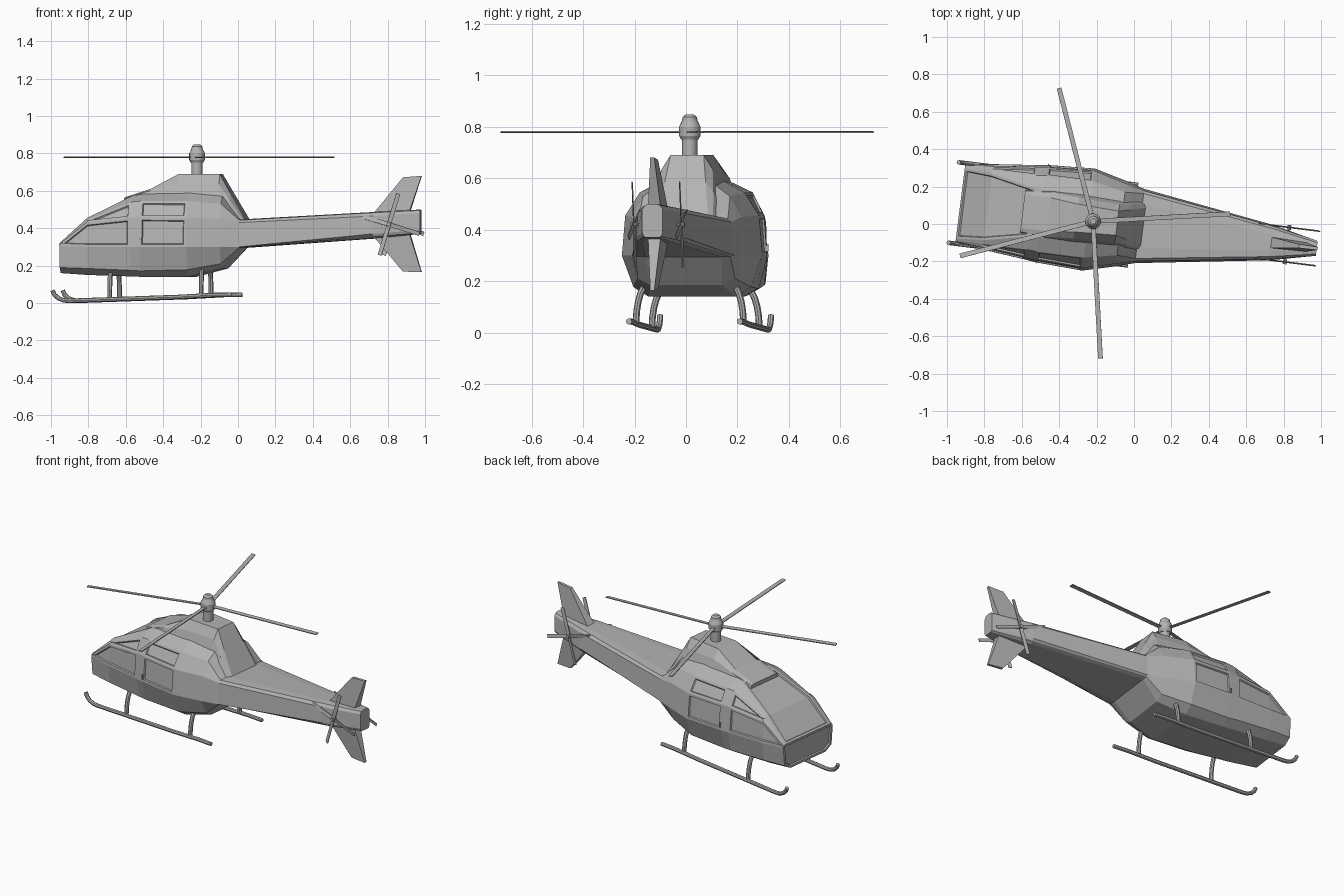
import bpy, bmesh
from math import radians, cos, sin
from mathutils import Matrix, Vector

if "Cube" in bpy.data.objects:
    bpy.data.objects.remove(bpy.data.objects["Cube"])

YAW = Matrix.Translation((0, -0.007, 0)) @ Matrix.Rotation(radians(-7.2), 4, 'Z')

grey = bpy.data.materials.new("plain grey")
grey.use_nodes = True
grey.diffuse_color = (0.45, 0.45, 0.45, 1)
grey.node_tree.nodes["Principled BSDF"].inputs["Base Color"].default_value = grey.diffuse_color


def add(name, bm, smooth=False):
    """Turn a bmesh into an object sitting in the yawed frame."""
    mesh = bpy.data.meshes.new(name)
    bm.to_mesh(mesh)
    bm.free()
    mesh.materials.append(grey)
    ob = bpy.data.objects.new(name, mesh)
    bpy.context.collection.objects.link(ob)
    ob.matrix_world = YAW
    if smooth:
        bpy.ops.object.select_all(action='DESELECT')
        ob.select_set(True)
        bpy.context.view_layer.objects.active = ob
        bpy.ops.object.shade_smooth_by_angle(angle=radians(40))
    return ob


def loft(name, rings, windows=()):
    """Loft half sections (u, then width/height pairs from belly to roof), mirrored."""
    bm = bmesh.new()
    rows = []
    for u, *rest in rings:
        pts = list(zip(rest[::2], rest[1::2]))
        pts = [(0, pts[0][1])] + pts + [(0, pts[-1][1])]
        rows.append([bm.verts.new((u, -v, z)) for v, z in pts])
    faces = {}
    for i, (a, b) in enumerate(zip(rows, rows[1:])):
        for j in range(len(a) - 1):
            faces[i, j] = bm.faces.new((a[j], b[j], b[j + 1], a[j + 1]))
    faces["nose"] = bm.faces.new(rows[0])
    bm.faces.new(rows[-1][::-1])
    bm.normal_update()
    # sunken panes: a frame ring, then the pane pushed inwards
    for group in windows:
        panes = [faces[k] for k in group]
        bmesh.ops.inset_region(bm, faces=panes, thickness=0.014, use_even_offset=True)
        bmesh.ops.inset_region(bm, faces=panes, thickness=0.004, depth=-0.008,
                               use_even_offset=True)
    ob = add(name, bm)
    mirror = ob.modifiers.new("mirror", 'MIRROR')
    mirror.use_axis = (False, True, False)
    mirror.merge_threshold = 0.0005
    return ob


# Cabin and tail boom: belly, chine, waist, sill, shoulder, roof
loft("fuselage", [
    (-.936, .15, .16, .2, .19, .21, .305, .205, .315, .2, .32, .19, .322),
    (-.79, .16, .15, .215, .185, .23, .3, .22, .43, .2, .445, .18, .455),
    (-.55, .17, .142, .225, .175, .255, .3, .245, .455, .2, .54, .13, .575),
    (-.5, .17, .14, .225, .172, .262, .3, .25, .457, .205, .545, .13, .582),
    (-.245, .17, .14, .23, .178, .275, .3, .262, .455, .205, .545, .12, .59),
    (-.07, .14, .185, .19, .21, .23, .3, .215, .45, .17, .53, .11, .575),
    (.03, .15, .295, .185, .297, .2, .3, .19, .43, .175, .443, .12, .447),
    (.74, .07, .345, .088, .355, .095, .37, .088, .465, .075, .483, .04, .487),
    (.985, .025, .37, .035, .375, .04, .39, .04, .48, .03, .495, .015, .5),
], windows=[
    ["nose"],
    [(0, 6), (1, 6)],
    [(0, 3), (1, 3)], [(1, 4)],
    [(3, 3)], [(3, 4)],
])

# Engine cowl on the roof
loft("engine_cowl", [
    (-.6, .12, .52, .11, .56, .09, .565),
    (-.46, .14, .54, .12, .6, .09, .61),
    (-.31, .14, .55, .11, .635, .075, .69),
    (-.09, .13, .53, .1, .635, .065, .69),
    (-.03, .13, .5, .11, .55, .08, .585),
    (.05, .13, .42, .12, .435, .1, .447),
])


# Tail fins: tapered plates above and below the boom
def fin(name, profile):
    bm = bmesh.new()
    sides = [[bm.verts.new((u, s * t, z)) for u, z, t in profile] for s in (-1, 1)]
    bm.faces.new(sides[0])
    bm.faces.new(sides[1][::-1])
    for i in range(4):
        k = (i + 1) % 4
        bm.faces.new((sides[0][i], sides[1][i], sides[1][k], sides[0][k]))
    bmesh.ops.recalc_face_normals(bm, faces=bm.faces)
    add(name, bm)


fin("upper_fin", [(.73, .475, .03), (.89, .672, .01), (.99, .68, .008), (.925, .485, .025)])
fin("lower_fin", [(.73, .36, .03), (.89, .168, .01), (.99, .165, .008), (.925, .375, .025)])


def cylinder(bm, r1, r2, depth, matrix, sides=16):
    bmesh.ops.create_cone(bm, cap_ends=True, segments=sides, radius1=r1, radius2=r2,
                          depth=depth, matrix=matrix)


def blade(bm, length, root, width, thick, matrix):
    """A thin bar along +x starting at root."""
    shape = Matrix.Translation(((length + root) / 2, 0, 0)) @ \
        Matrix.Diagonal((length - root, width, thick, 1))
    bmesh.ops.create_cube(bm, size=1, matrix=matrix @ shape)


# Main rotor mast and hub, from stacked cones
HUB = Vector((-.22, -.006, 0))
bm = bmesh.new()
for low, high, r1, r2 in [(.67, .75, .03, .03), (.75, .765, .034, .042),
                          (.765, .8, .042, .042), (.8, .825, .042, .03),
                          (.825, .838, .03, .028), (.838, .848, .028, .016)]:
    cylinder(bm, r1, r2, high - low, Matrix.Translation(HUB + Vector((0, 0, (low + high) / 2))))
add("rotor_mast", bm, smooth=True)

# Main rotor blades
for n, angle in enumerate((10.3, 111.5, 201.8, 280.3)):
    bm = bmesh.new()
    place = Matrix.Translation(HUB + Vector((0, 0, .78))) @ \
        Matrix.Rotation(radians(angle), 4, 'Z') @ Matrix.Rotation(radians(6), 4, 'X')
    blade(bm, .735, .02, .025, .005, place)
    add(f"main_blade_{n + 1}", bm)

# Tail rotors, one on each side of the boom
for side, label in ((1, "left"), (-1, "right")):
    bm = bmesh.new()
    axle = Matrix.Translation((.825, side * .093, .42)) @ Matrix.Rotation(radians(90), 4, 'X')
    cylinder(bm, .011, .011, .025, axle, 10)
    cylinder(bm, .006, .006, .08, axle @ Matrix.Translation((0, 0, side * .03)), 8)
    for k in range(4):
        turn = Matrix.Rotation(radians(73 + 90 * k), 4, 'Z')
        blade(bm, .172, 0, .022, .004, axle @ turn @ Matrix.Rotation(radians(12), 4, 'X'))
    add(f"{label}_tail_rotor", bm)


# Landing gear: bent tubes
def tube(name, points, radius):
    curve = bpy.data.curves.new(name, 'CURVE')
    curve.dimensions = '3D'
    curve.bevel_depth = radius
    curve.bevel_resolution = 2
    curve.use_fill_caps = True
    spline = curve.splines.new('POLY')
    spline.points.add(len(points) - 1)
    for p, co in zip(spline.points, points):
        p.co = (*co, 1)
    temp = bpy.data.objects.new(name, curve)
    bpy.context.collection.objects.link(temp)
    bpy.context.view_layer.update()
    bm = bmesh.new()
    bm.from_mesh(temp.evaluated_get(bpy.context.evaluated_depsgraph_get()).to_mesh())
    bpy.data.objects.remove(temp)
    add(name, bm, smooth=True)


for side, label in ((1, "left"), (-1, "right")):
    v = side * .217
    tube(f"{label}_skid", [(-.972, v, .068), (-.962, v, .045), (-.94, v, .025),
                           (-.91, v, .014), (-.88, v, .012), (-.3, v, .032),
                           (-.1, v, .043), (-.005, v, .044)], .012)
    for u, low, part in ((-.665, .02, "front"), (-.172, .04, "rear")):
        arc = [(u, side * (.15 + .06 * sin(a)), low + .16 * cos(a))
               for a in (radians(15 * k) for k in range(7))]
        tube(f"{label}_{part}_strut", arc, .013)

# Door handles
for side, label in ((1, "left"), (-1, "right")):
    bm = bmesh.new()
    bmesh.ops.create_cube(bm, size=1, matrix=Matrix.Translation((-.495, side * .261, .33))
                          @ Matrix.Diagonal((.006, .012, .03, 1)))
    add(f"{label}_door_handle", bm)
